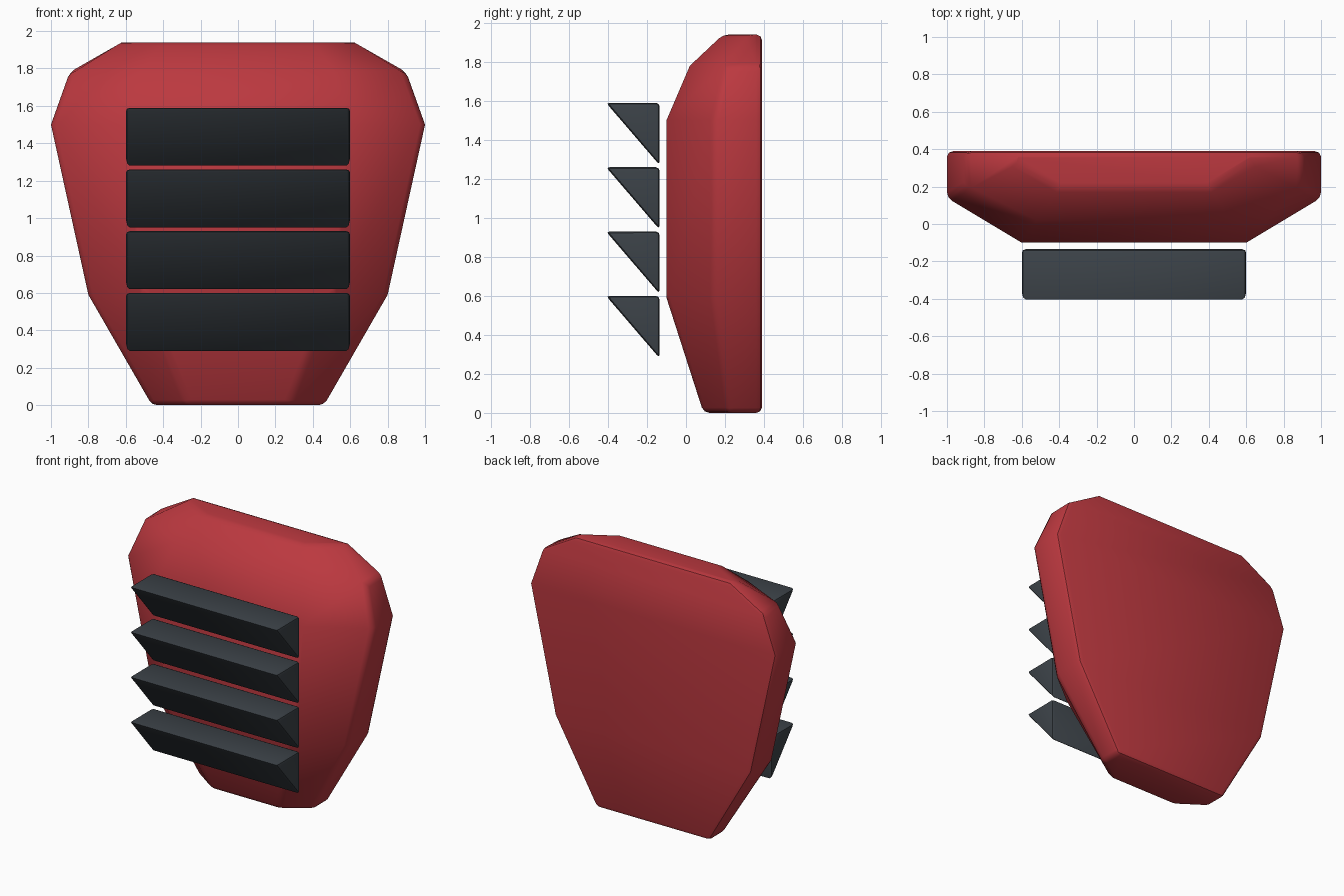
import bpy, bmesh, math

if "Cube" in bpy.data.objects:
    bpy.data.objects.remove(bpy.data.objects["Cube"], do_unlink=True)


def material(name, rgb):
    mat = bpy.data.materials.new(name)
    mat.use_nodes = True
    mat.diffuse_color = (*rgb, 1)
    mat.node_tree.nodes["Principled BSDF"].inputs["Base Color"].default_value = (*rgb, 1)
    return mat


def loft(name, rings, mat, width, limit, smooth):
    """Skin a stack of closed rings, cap both ends and round the edges."""
    bm = bmesh.new()
    loops = [[bm.verts.new(p) for p in ring] for ring in rings]
    for low, high in zip(loops, loops[1:]):
        for i in range(len(low)):
            j = (i + 1) % len(low)
            bm.faces.new((low[i], low[j], high[j], high[i]))
    bm.faces.new(loops[0])
    bm.faces.new(loops[-1])
    bmesh.ops.recalc_face_normals(bm, faces=bm.faces)
    mesh = bpy.data.meshes.new(name)
    bm.to_mesh(mesh)
    bm.free()
    mesh.materials.append(mat)
    obj = bpy.data.objects.new(name, mesh)
    bpy.context.collection.objects.link(obj)
    bevel = obj.modifiers.new("rounded_edges", "BEVEL")
    bevel.width = width
    bevel.segments = 2
    bevel.limit_method = "ANGLE"
    bevel.angle_limit = math.radians(limit)
    bpy.ops.object.select_all(action="DESELECT")
    obj.select_set(True)
    bpy.context.view_layer.objects.active = obj
    bpy.ops.object.modifier_apply(modifier=bevel.name)
    bpy.ops.object.shade_smooth_by_angle(angle=math.radians(smooth))
    return obj


red = material("red", (0.50, 0.04, 0.05))
charcoal = material("charcoal", (0.045, 0.055, 0.065))

# Shell: height, half width, side corner y, front half width, front y
BACK = 0.39
sections = [
    (0.00, 0.46, 0.22, 0.27, 0.09),
    (0.59, 0.80, 0.14, 0.50, -0.10),
    (1.50, 1.00, 0.14, 0.60, -0.10),
    (1.78, 0.90, 0.20, 0.52, 0.02),
    (1.94, 0.62, 0.32, 0.40, 0.19),
]
shell_rings = []
for z, half, side_y, front_half, front_y in sections:
    right = [(-half, BACK, z), (-half, side_y, z), (-front_half, front_y, z)]
    shell_rings.append(right + [(-x, y, h) for x, y, h in reversed(right)])
loft("shell", shell_rings, red, 0.03, 35, 35)

# Four wedge slats floating in front of the shell
for n in range(4):
    top = 0.60 + n * 0.33
    profile = [(-0.41, top), (-0.135, top), (-0.135, top - 0.32)]
    rings = [[(x, y, z) for y, z in profile] for x in (-0.60, 0.60)]
    loft(f"slat_{n + 1}", rings, charcoal, 0.02, 30, 40)
